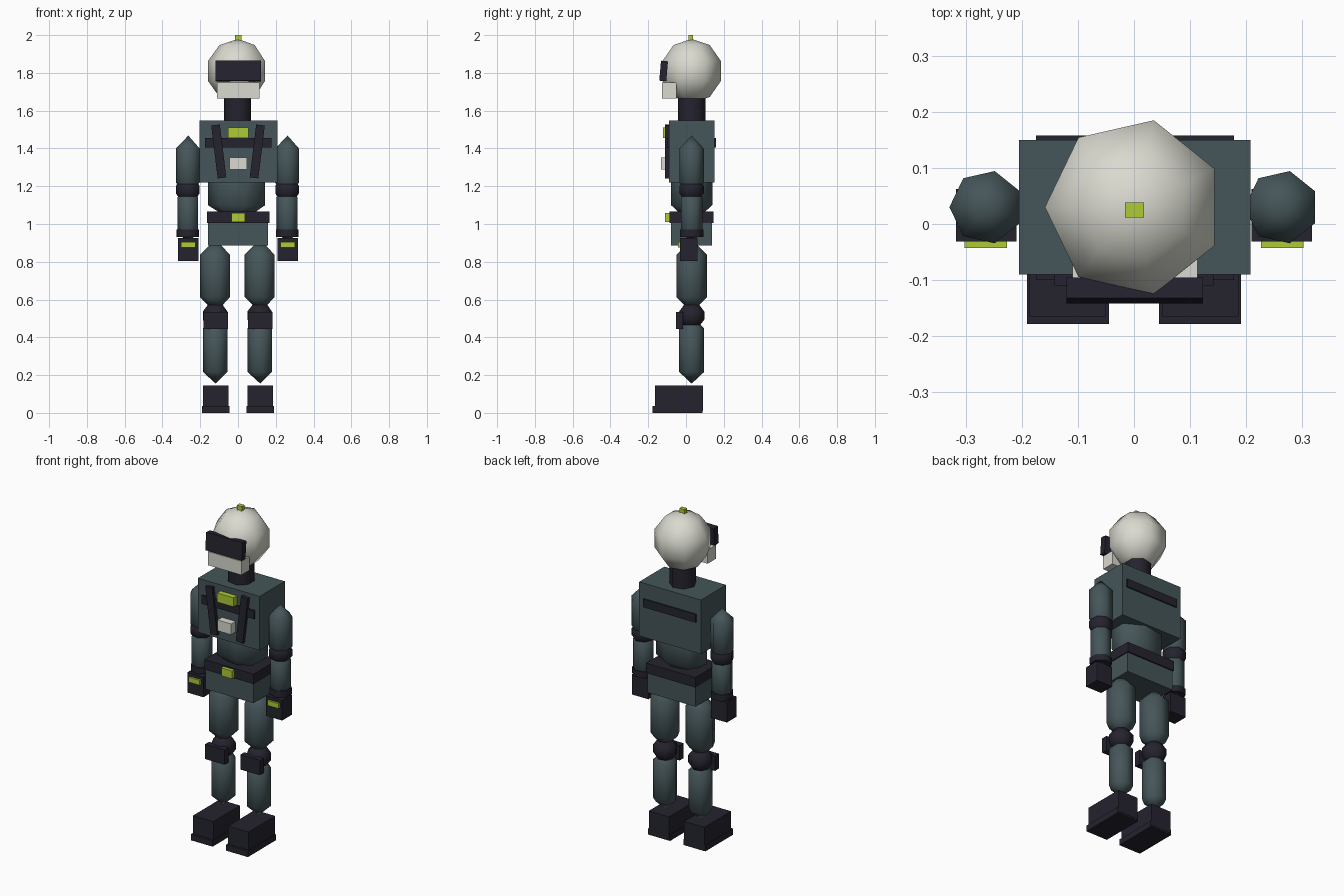
import bpy, bmesh, math
from mathutils import Matrix, Vector

if "Cube" in bpy.data.objects:
    bpy.data.objects.remove(bpy.data.objects["Cube"])


def material(name, rgb):
    m = bpy.data.materials.new(name)
    m.diffuse_color = (*rgb, 1)
    m.use_nodes = True
    m.node_tree.nodes["Principled BSDF"].inputs["Base Color"].default_value = m.diffuse_color
    return m


SUIT = material("slate teal", (0.060, 0.092, 0.100))
DARK = material("dark navy", (0.018, 0.017, 0.028))
LIME = material("lime", (0.42, 0.60, 0.035))
WHITE = material("off white", (0.70, 0.70, 0.63))
SIDES = 7
CY = 0.03  # depth of the body axis


def finish(name, bm, mat, smooth=None):
    bmesh.ops.recalc_face_normals(bm, faces=bm.faces)
    me = bpy.data.meshes.new(name)
    bm.to_mesh(me)
    bm.free()
    me.materials.append(mat)
    ob = bpy.data.objects.new(name, me)
    bpy.context.collection.objects.link(ob)
    if smooth:
        bpy.ops.object.select_all(action='DESELECT')
        ob.select_set(True)
        bpy.context.view_layer.objects.active = ob
        bpy.ops.object.shade_smooth_by_angle(angle=math.radians(smooth))
    return ob


def box(name, mat, x, y, z, tilt_x=0, tilt_y=0):
    """Box from (min, max) ranges, optionally tilted about its centre."""
    lo, hi = Vector((x[0], y[0], z[0])), Vector((x[1], y[1], z[1]))
    bm = bmesh.new()
    bmesh.ops.create_cube(bm, size=1)
    size = hi - lo
    mtx = (Matrix.Translation((lo + hi) / 2)
           @ Matrix.Rotation(math.radians(tilt_x), 4, 'X')
           @ Matrix.Rotation(math.radians(tilt_y), 4, 'Y')
           @ Matrix.Diagonal((*size, 1)))
    bm.transform(mtx)
    return finish(name, bm, mat)


def lathe(name, mat, x, profile, depth=1.0, smooth=60):
    """Seven-sided turned shape; profile is (radius, z) from top to bottom."""
    bm = bmesh.new()
    rings = []
    for r, z in profile:
        if r == 0:
            rings.append([bm.verts.new((x, CY, z))])
            continue
        angles = [math.pi + 2 * math.pi * i / SIDES for i in range(SIDES)]
        rings.append([bm.verts.new((x + r * math.cos(a), CY + depth * r * math.sin(a), z))
                      for a in angles])
    for a, b in zip(rings, rings[1:]):
        for i in range(SIDES):
            j = (i + 1) % SIDES
            quad = [a[i % len(a)], a[j % len(a)], b[j % len(b)], b[i % len(b)]]
            bm.faces.new(list(dict.fromkeys(quad)))
    for end in (rings[0], rings[-1]):
        if len(end) > 1:
            bm.faces.new(end)
    return finish(name, bm, mat, smooth)


def ball(name, mat, x, z, r, rz):
    prof = [(r * math.sin(math.pi * i / 5) if 0 < i < 5 else 0,
             z + rz * math.cos(math.pi * i / 5)) for i in range(6)]
    return lathe(name, mat, x, prof, smooth=80)


def capsule(name, mat, x, r, top, bottom, cap, depth=1.0):
    return lathe(name, mat, x, [(0, top), (r, top - cap), (r, bottom + cap), (0, bottom)],
                 depth, 70)


# Head, visor, mask, neck
ball("head", WHITE, 0, 1.81, 0.167, 0.17)
box("head_beacon", LIME, (-0.016, 0.018), (0.012, 0.038), (1.96, 2.0))
box("visor", DARK, (-0.12, 0.123), (-0.137, -0.1), (1.757, 1.863), tilt_x=-5)
mask = box("mask", WHITE, (-0.11, 0.113), (-0.128, -0.05), (1.665, 1.748))
lathe("neck", DARK, 0, [(0.075, 1.68), (0.075, 1.53)], smooth=60)

# Torso
box("chest", SUIT, (-0.205, 0.208), (-0.09, 0.15), (1.22, 1.547))
capsule("abdomen", SUIT, 0, 0.16, 1.40, 1.0, 0.10, depth=0.70)
box("pelvis", SUIT, (-0.16, 0.16), (-0.08, 0.137), (0.885, 1.03))
box("belt", DARK, (-0.164, 0.166), (-0.088, 0.145), (1.005, 1.065))
box("buckle", LIME, (-0.035, 0.037), (-0.11, -0.08), (1.01, 1.058))

# Chest harness and badges
box("chest_band", DARK, (-0.175, 0.178), (-0.1, -0.085), (1.405, 1.455))
box("back_band", DARK, (-0.175, 0.178), (0.145, 0.158), (1.405, 1.455))
box("chest_light", LIME, (-0.054, 0.056), (-0.122, -0.085), (1.455, 1.51))
box("chest_panel", WHITE, (-0.045, 0.047), (-0.132, -0.085), (1.288, 1.353))

for side, s in (("left", -1), ("right", 1)):
    def span(c, half):
        return (s * c - half, s * c + half)

    box(side + "_strap", DARK, span(0.102, 0.023), (-0.11, -0.085), (1.243, 1.525), tilt_y=s * 7)

    # Arm
    ax = s * 0.263
    capsule(side + "_upper_arm", SUIT, ax, 0.066, 1.468, 1.15, 0.068)
    ball(side + "_elbow", DARK, ax, 1.182, 0.069, 0.067)
    capsule(side + "_forearm", SUIT, ax, 0.058, 1.20, 0.90, 0.058)
    lathe(side + "_cuff", DARK, ax, [(0.063, 0.97), (0.063, 0.932)])
    box(side + "_hand", DARK, span(0.263, 0.054), (-0.031, 0.062), (0.803, 0.925))
    box(side + "_hand_light", LIME, span(0.264, 0.038), (-0.043, -0.028), (0.875, 0.905))

    # Leg
    lx = s * 0.118
    capsule(side + "_thigh", SUIT, lx, 0.083, 0.92, 0.53, 0.083)
    ball(side + "_knee", DARK, lx, 0.515, 0.072, 0.069)
    box(side + "_knee_pad", DARK, span(0.118, 0.065), (-0.053, -0.015), (0.445, 0.535))
    capsule(side + "_shin", SUIT, lx, 0.068, 0.51, 0.155, 0.062)
    box(side + "_boot", DARK, span(0.118, 0.068), (-0.165, 0.09), (0.01, 0.145))
    box(side + "_sole", DARK, span(0.118, 0.073), (-0.178, 0.088), (0, 0.036))
